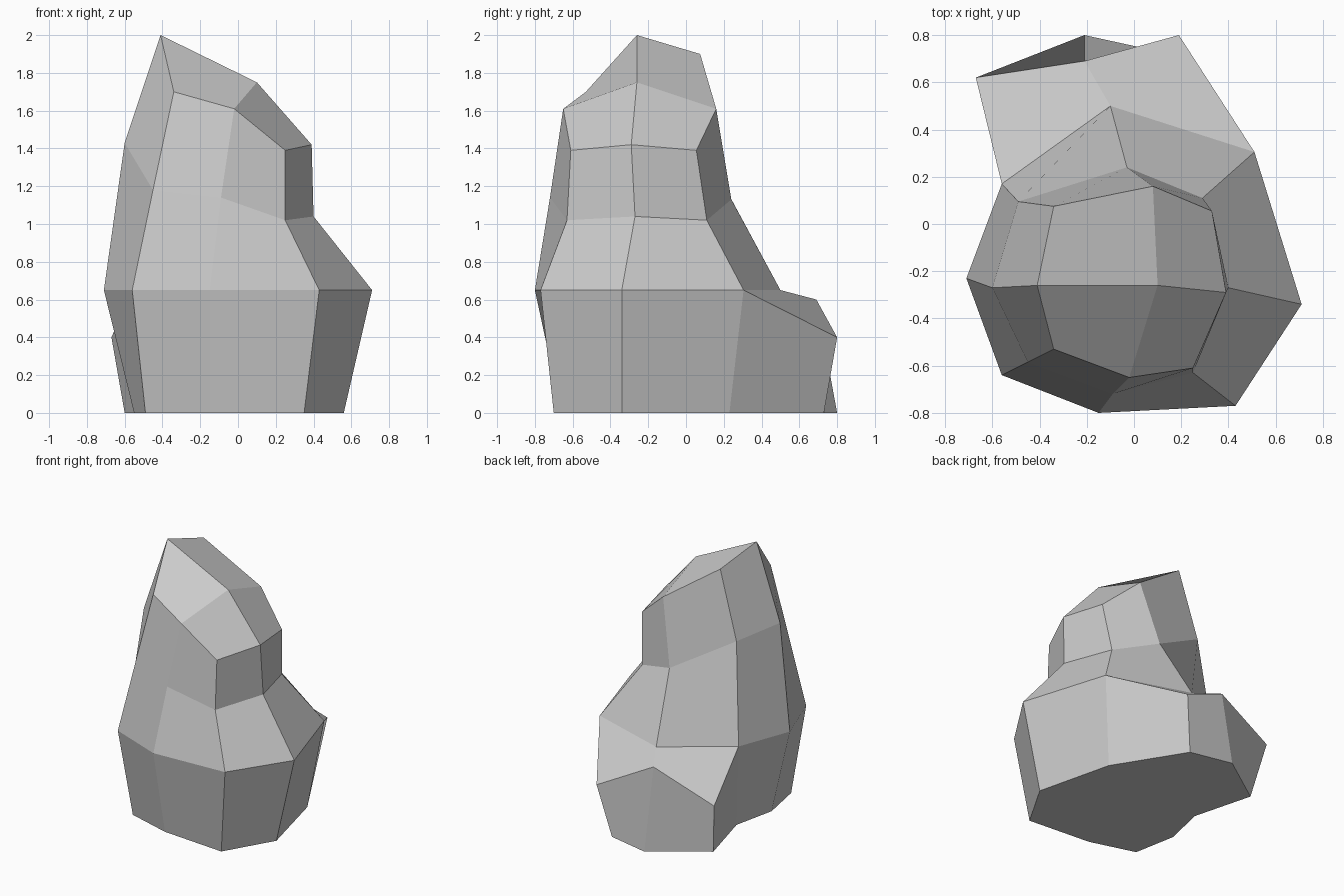
import bpy
import bmesh

default_cube = bpy.data.objects.get("Cube")
if default_cube:
    bpy.data.objects.remove(default_cube, do_unlink=True)

# One flat stone colour
stone = bpy.data.materials.new("grey_stone")
stone.use_nodes = True
colour = (0.59, 0.59, 0.59, 1)
stone.diffuse_color = colour
shader = next(n for n in stone.node_tree.nodes if n.type == "BSDF_PRINCIPLED")
shader.inputs["Base Color"].default_value = colour
shader.inputs["Roughness"].default_value = 0.9

bm = bmesh.new()


def add_ring(points, height=None):
    """Add a row of corners; flat rows share one height."""
    return [bm.verts.new(p if height is None else (*p, height)) for p in points]


def bridge(lower, upper, columns):
    """Join two rings with quads on the given columns."""
    for i in columns:
        j = (i + 1) % len(lower)
        bm.faces.new((lower[i], lower[j], upper[j], upper[i]))


# Rings run counter-clockwise, starting from the right-hand side
base = add_ring([(-.55, -.24), (-.49, -.56), (-.15, -.66), (.35, -.7),
                 (.56, -.34), (.42, .23)], 0)
base_back_corner = bm.verts.new((-.48, .08, 0))
shoulder = add_ring([(-.71, -.23), (-.56, -.64), (-.15, -.8), (.43, -.77),
                     (.71, -.34), (.51, .305), (-.1, .5), (-.56, .17)], .65)
waist = add_ring([(-.6, -.27, 1.43), (-.45, -.585, 1.18), (-.09, -.72, 1.14),
                  (.25, -.63, 1.02), (.4, -.27, 1.04), (.29, .11, 1.02),
                  (-.03, .24, 1.13), (-.49, .095, 1.4)])
crown = add_ring([(-.41, -.26, 2), (-.34, -.53, 1.7), (-.02, -.65, 1.61),
                  (.25, -.61, 1.39), (.39, -.29, 1.42), (.33, .055, 1.39),
                  (.08, .16, 1.61), (-.34, .075, 1.9)])

# Upper body and the lower walls around the front and sides
bridge(shoulder, waist, range(8))
bridge(waist, crown, range(8))
bridge(base, shoulder, range(5))
bm.faces.new((base_back_corner, base[0], shoulder[0], shoulder[7]))

# Crown: four facets meeting at one corner
summit = bm.verts.new((.1, -.26, 1.75))
for i in range(0, 8, 2):
    bm.faces.new((summit, crown[i], crown[i + 1], crown[(i + 2) % 8]))

# Ledge that juts out at the back
ledge_top = add_ring([(.19, .8, .4), (-.21, .69, .6), (-.67, .62, .4)])
ledge_base = add_ring([(.11, .73), (-.21, .8), (-.6, .53)], 0)
ledge_rim = shoulder[5:]
bridge(ledge_top, ledge_rim, range(2))
bridge(ledge_base, ledge_top, range(2))
bm.faces.new((base[5], ledge_base[0], ledge_top[0], shoulder[5]))
bm.faces.new((ledge_base[2], base_back_corner, shoulder[7], ledge_top[2]))

# Flat underside
bm.faces.new(list(reversed(base + ledge_base + [base_back_corner])))

bmesh.ops.recalc_face_normals(bm, faces=bm.faces)
mesh = bpy.data.meshes.new("rock")
bm.to_mesh(mesh)
bm.free()
mesh.materials.append(stone)
rock = bpy.data.objects.new("rock", mesh)
bpy.context.scene.collection.objects.link(rock)
